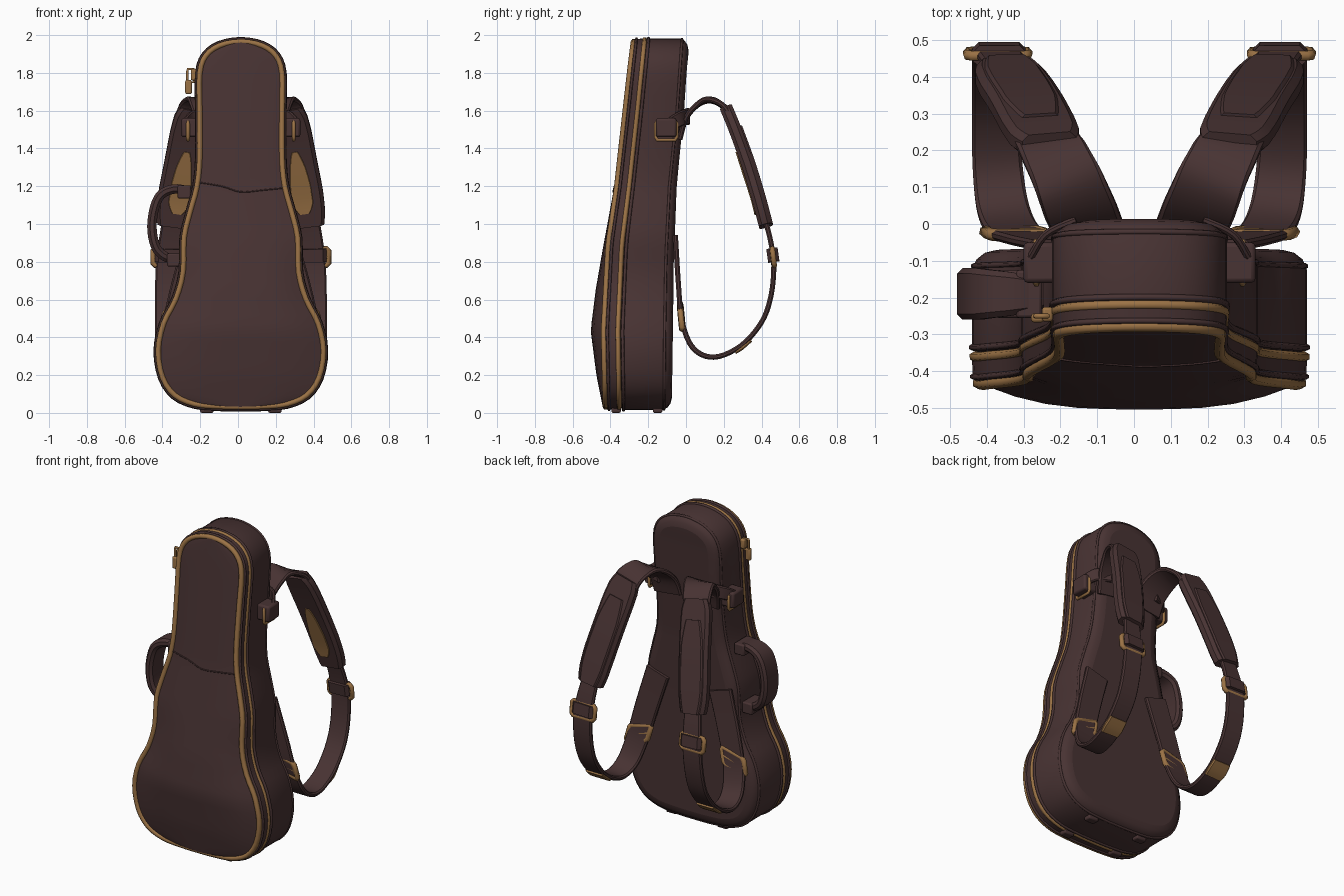
import bpy, bmesh, math
from mathutils import Vector

if "Cube" in bpy.data.objects:
    bpy.data.objects.remove(bpy.data.objects["Cube"])

CX = 0.015  # centre line of the case


def material(name, rgb):
    m = bpy.data.materials.new(name)
    m.diffuse_color = (*rgb, 1)
    m.use_nodes = True
    m.node_tree.nodes["Principled BSDF"].inputs["Base Color"].default_value = m.diffuse_color
    return m


BROWN = material("dark_brown_leather", (0.065, 0.033, 0.033))
DARK = material("zip_tape_dark", (0.035, 0.019, 0.019))
GOLD = material("brass_gold", (0.33, 0.17, 0.06))


def mesh_object(name, verts, faces, mat, bevel=0):
    me = bpy.data.meshes.new(name)
    me.from_pydata([tuple(v) for v in verts], [], faces)
    me.materials.append(mat)
    bm = bmesh.new()
    bm.from_mesh(me)
    bmesh.ops.remove_doubles(bm, verts=bm.verts, dist=1e-5)
    bmesh.ops.recalc_face_normals(bm, faces=bm.faces)
    bm.to_mesh(me)
    bm.free()
    for p in me.polygons:
        p.use_smooth = True
    me.set_sharp_from_angle(angle=math.radians(35))
    ob = bpy.data.objects.new(name, me)
    bpy.context.collection.objects.link(ob)
    if bevel:
        b = ob.modifiers.new("soft_edges", "BEVEL")
        b.width, b.segments = bevel, 2
    return ob


def box(name, c, size, mat, bevel=0.008):
    v = [Vector(c) + Vector((x * size[0], y * size[1], z * size[2])) / 2
         for x in (-1, 1) for y in (-1, 1) for z in (-1, 1)]
    f = [(0, 1, 3, 2), (4, 6, 7, 5), (0, 4, 5, 1), (2, 3, 7, 6), (0, 2, 6, 4), (1, 5, 7, 3)]
    return mesh_object(name, v, f, mat, bevel)


def tube(name, pts, r, mat, closed=True):
    cu = bpy.data.curves.new(name, "CURVE")
    cu.dimensions = "3D"
    cu.bevel_depth, cu.bevel_resolution = r, 1
    sp = cu.splines.new("POLY")
    sp.points.add(len(pts) - 1)
    for p, q in zip(sp.points, pts):
        p.co = (*q, 1)
    sp.use_cyclic_u = closed
    cu.materials.append(mat)
    ob = bpy.data.objects.new(name, cu)
    bpy.context.collection.objects.link(ob)
    return ob


def spline(pts, k, closed=False):
    """Catmull-Rom through the points, k steps per span."""
    p, n, out = [Vector(q) for q in pts], len(pts), []
    get = (lambda i: p[i % n]) if closed else (lambda i: p[max(0, min(n - 1, i))])
    for i in range(n if closed else n - 1):
        a, b, c, d = get(i - 1), get(i), get(i + 1), get(i + 2)
        for j in range(k):
            t = j / k
            out.append(0.5 * (2 * b + (c - a) * t + (2 * a - 5 * b + 4 * c - d) * t * t
                              + (3 * b - a - 3 * c + d) * t ** 3))
    return out if closed else out + [p[-1]]


def interp(table, z):
    for (a, u), (b, v) in zip(table, table[1:]):
        if z <= b:
            return u + (v - u) * max(0, z - a) / (b - a)
    return table[-1][1]


def sweep(name, pts, widths, thick, mat, axis=(1, 0, 0), offset=0, k=5):
    """Flat band along a path; widths are spread evenly over its length."""
    path = spline(pts, k)
    n, verts, faces = len(path), [], []
    table = [(i / (len(widths) - 1), w) for i, w in enumerate(widths)]
    c = min(thick * 0.3, 0.018)
    for i, p in enumerate(path):
        t = (path[min(i + 1, n - 1)] - path[max(i - 1, 0)]).normalized()
        w = Vector(axis)
        w = (w - t * w.dot(t)).normalized()
        m = t.cross(w)
        a, b = interp(table, i / (n - 1)) / 2, thick / 2
        for u, v in ((a - c, b), (a, b - c), (a, c - b), (a - c, -b),
                     (c - a, -b), (-a, c - b), (-a, b - c), (c - a, b)):
            verts.append(p + w * u + m * (v + offset))
    for i in range(n - 1):
        for j in range(8):
            q = (j + 1) % 8
            faces.append((i * 8 + j, i * 8 + q, i * 8 + 8 + q, i * 8 + 8 + j))
    faces += [tuple(range(8)), tuple(range(n * 8 - 8, n * 8))]
    return mesh_object(name, verts, faces, mat)


def frame(name, c, u, v, hu, hv, r, mat, bar=True):
    """Rectangular buckle spanned by directions u and v."""
    c, u, v = Vector(c), Vector(u).normalized() * hu, Vector(v).normalized() * hv
    tube(name, [c + u * a + v * b for a, b in ((-1, -.7), (-.85, -1), (.85, -1), (1, -.7),
                                               (1, .7), (.85, 1), (-.85, 1), (-1, .7))], r, mat)
    if bar:
        tube(name + "_bar", [c - u, c + u], r * 0.8, mat, False)


# ---- case outline and depth profiles
half = [(0, .015), (.12, .017), (.25, .03), (.36, .08), (.43, .18), (.455, .33), (.425, .48), (.36, .61),
        (.323, .75), (.318, .93), (.285, 1.07), (.25, 1.2), (.235, 1.35), (.235, 1.6), (.235, 1.8),
        (.2, 1.9), (.12, 1.96), (0, 1.982)]
loop = spline(half + [(-x, z) for x, z in half[-2:0:-1]], 3, True)
N = len(loop)
FRONT = [(0, -.425), (.44, -.435), (.9, -.41), (1.2, -.365), (2, -.275)]
BACK = [(0, -.075), (.8, -.065), (1.2, -.05), (1.6, -.01), (2, .015)]
BULGE = [(0, .01), (.2, .045), (.44, .07), (.65, .055), (.9, .025), (1.2, .015), (2, .012)]


def ring(t, inset):
    out = []
    for i, p in enumerate(loop):
        d = (loop[(i + 1) % N] - loop[i - 1]).normalized()
        q = p + Vector((-d.y, d.x)) * inset
        f, b = interp(FRONT, p.y), interp(BACK, p.y)
        out.append(Vector((q.x + CX, f + (b - f) * t, q.y)))
    return out


def shell(name, sections, mat):
    verts, faces = [], []
    for t, inset in sections:
        verts += ring(t, inset)
    for s in range(len(sections) - 1):
        for i in range(N):
            j = (i + 1) % N
            faces.append((s * N + i, s * N + j, s * N + N + j, s * N + N + i))
    mesh_object(name, verts, faces, mat)


def panel(name, t, inset, bulge, mat, cols=10):
    """Cap made of rows between mirrored outline points."""
    r = ring(t, inset)
    verts, faces = [], []
    for i in range(N // 2 + 1):
        a, b = r[i], r[-i % N]
        for c in range(cols + 1):
            s = 2 * c / cols - 1
            p = a.lerp(b, c / cols)
            p.y -= bulge * interp(BULGE, p.z) * (1 - abs(s) ** 3)
            verts.append(p)
    w = cols + 1
    for i in range(N // 2):
        for c in range(cols):
            faces.append((i * w + c, i * w + c + 1, i * w + w + c + 1, i * w + w + c))
    mesh_object(name, verts, faces, mat)


# ---- case body
shell("lid_side", [(0, .022), (.01, .01), (.03, .003), (.17, 0), (.18, .014)], BROWN)
shell("zip_band", [(.17, .012), (.25, .012)], DARK)
shell("case_side", [(.24, .014), (.25, 0), (.85, 0), (.93, .012), (.98, .035), (1, .065)], BROWN)
panel("front_panel", 0, .015, 1, BROWN)
panel("back_panel", 1, .065, 0, BROWN)
tube("front_trim", ring(0, .017), .016, GOLD)
tube("zip_trim", ring(.2, .006), .014, GOLD)
tube("lid_piping", ring(.05, .002), .008, BROWN)
tube("case_piping", ring(.27, 0), .009, BROWN)
tube("back_piping", ring(.88, .004), .008, BROWN)
seam = spline([(-.22, 1.22), (-.1, 1.2), (0, 1.17), (.12, 1.18), (.22, 1.19)], 4)
tube("front_seam", [(p.x + CX, interp(FRONT, p.y) - interp(BULGE, p.y) * (1 - abs(p.x / .24) ** 3), p.y)
                    for p in seam], .004, BROWN, False)
for x in (-.18, .18):
    for y in (-.37, -.15):
        box("foot", (x + CX, y, .014), (.07, .05, .028), BROWN)

# ---- zip pull
box("zip_slider", (-.235, -.245, 1.79), (.03, .04, .06), GOLD)
frame("zip_ring", (-.25, -.25, 1.785), (1, 0, 0), (0, 0, 1), .018, .035, .007, GOLD, False)
box("zip_pull", (-.262, -.255, 1.725), (.035, .025, .075), GOLD)

# ---- side handle
sweep("handle", [(-.25, -.19, 1.17), (-.34, -.19, 1.185), (-.42, -.19, 1.14), (-.455, -.19, 1.01),
                 (-.44, -.19, .89), (-.39, -.19, .83), (-.3, -.19, .8)],
      [.09, .12, .14, .14, .14, .12, .09], .05, BROWN, axis=(0, 1, 0))
box("handle_tab_top", (-.285, -.19, 1.17), (.07, .13, .07), BROWN)
box("handle_tab_bottom", (-.34, -.19, .81), (.07, .13, .07), BROWN)

# ---- shoulder straps, one per side
for s, side in ((-1, "left"), (1, "right")):
    def at(x, y, z):
        return Vector((CX + s * x, y, z))

    sweep("upper_strap_" + side, [at(.13, -.03, 1.46), at(.145, 0, 1.56), at(.17, .06, 1.63),
                                  at(.2, .13, 1.655), at(.24, .21, 1.61), at(.27, .26, 1.5)],
          [.2, .2, .18, .18], .028, BROWN)
    pad = [at(.245, .215, 1.61), at(.27, .26, 1.5), at(.305, .325, 1.32), at(.34, .38, 1.14), at(.362, .42, .99)]
    sweep("shoulder_pad_" + side, pad, [.15, .19, .2, .2, .2, .2, .19, .16], .068, BROWN)
    sweep("pad_cushion_" + side, pad[1:], [.1, .15, .155, .15, .11], .03, BROWN, offset=-.027)
    sweep("pad_lining_" + side, [at(.285, .3, 1.39), at(.305, .335, 1.28), at(.325, .38, 1.14),
                                 at(.338, .4, 1.06)], [.03, .08, .11, .11, .05], .008, GOLD, offset=.035)
    sweep("lower_strap_" + side, [at(.36, .42, 1.02), at(.375, .45, .9), at(.385, .465, .78), at(.39, .45, .62),
                                  at(.39, .4, .48), at(.39, .29, .355), at(.385, .15, .295), at(.37, .04, .34),
                                  at(.34, -.02, .48), at(.29, -.04, .68), at(.22, -.055, .92)],
          [.11, .13, .13, .13, .14, .15, .16], .027, BROWN)
    # adjusting buckle, strap end plate and lower ring
    frame("strap_buckle_" + side, at(.385, .462, .825), (1, 0, 0), (0, .12, -1), .08, .045, .015, GOLD)
    sweep("buckle_keeper_" + side, [at(.38, .455, .87), at(.382, .465, .8)], [.145, .145], .06, BROWN, k=2)
    sweep("strap_plate_" + side, [at(.39, .335, .395), at(.39, .29, .355), at(.389, .255, .333)],
          [.12, .13, .12], .022, GOLD, offset=-.012, k=3)
    frame("lower_ring_" + side, at(.335, -.025, .51), (1, 0, -s * .25), (s * -.25, -.1, 1), .078, .052, .017, GOLD)
    # side tab with ring near the neck
    box("side_tab_" + side, at(.27, -.105, 1.51), (.09, .11, .1), BROWN, .012)
    frame("side_ring_" + side, at(.28, -.105, 1.495), (0, 1, 0), (0, 0, 1), .056, .05, .01, GOLD, False)
    sweep("strap_anchor_" + side, [at(.29, -.08, 1.53), at(.25, -.025, 1.56), at(.17, .012, 1.57)],
          [.07, .08, .09], .02, BROWN, axis=(0, 0, 1))
